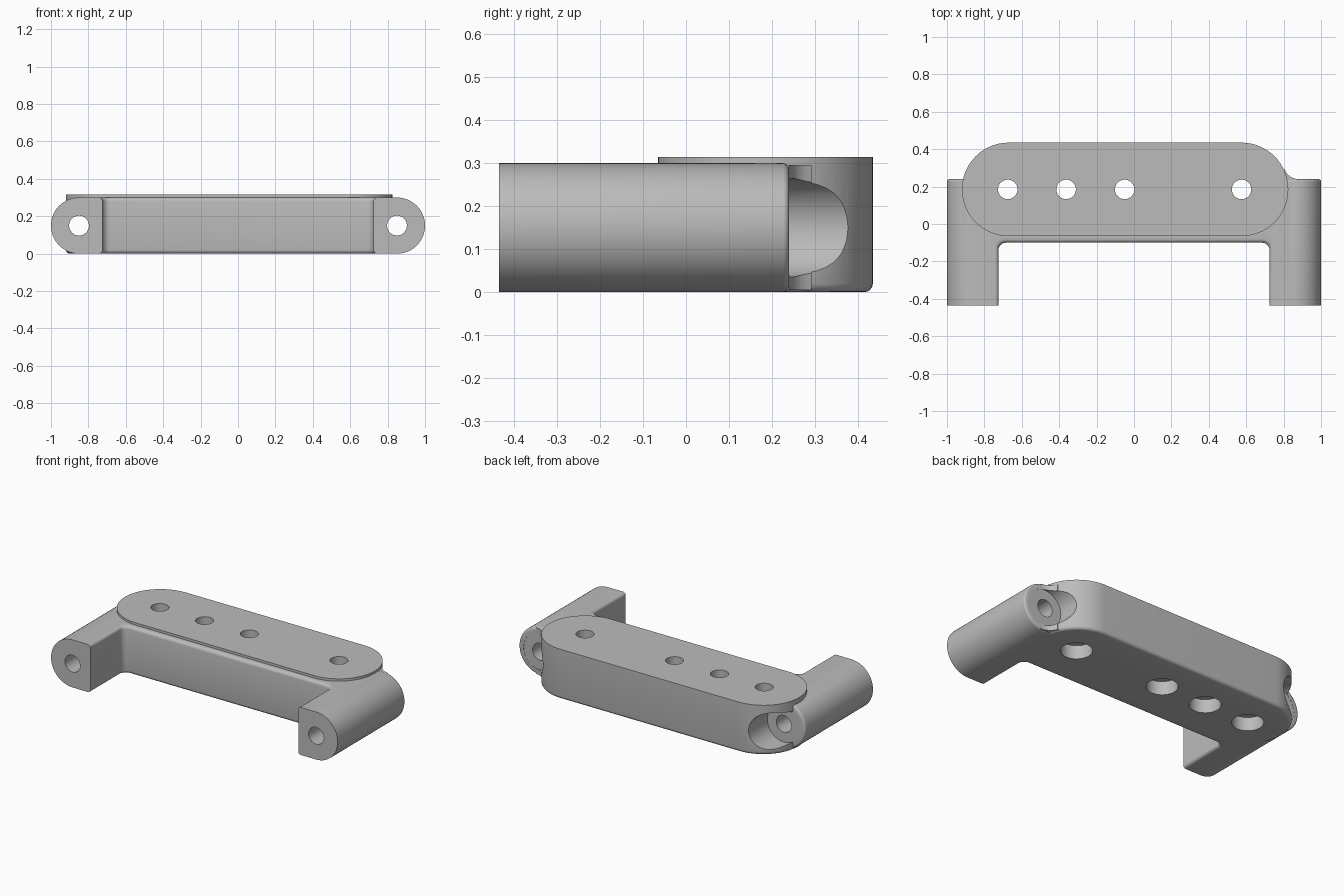
import bpy, bmesh
from math import sin, cos, pi, radians

if "Cube" in bpy.data.objects:
    bpy.data.objects.remove(bpy.data.objects["Cube"], do_unlink=True)

grey = bpy.data.materials.new("plain grey")
grey.use_nodes = True
grey.diffuse_color = (0.5, 0.5, 0.5, 1)
grey.node_tree.nodes["Principled BSDF"].inputs["Base Color"].default_value = (0.5, 0.5, 0.5, 1)


def arc(cx, cy, r, start, end, n=12):
    """Points along an arc, angles in degrees."""
    angles = [radians(start + (end - start) * i / n) for i in range(n + 1)]
    return [(cx + r * cos(a), cy + r * sin(a)) for a in angles]


def prism(name, outline, low, high, axis="z", round_ends=(), radius=0.02):
    """Extrude an outline along z or y, rounding the rims of the chosen ends."""
    place = (lambda u, v, w: (u, v, w)) if axis == "z" else (lambda u, v, w: (u, w, v))
    bm = bmesh.new()
    rings = [[bm.verts.new(place(u, v, w)) for u, v in outline] for w in (low, high)]
    caps = [bm.faces.new(ring) for ring in rings]
    n = len(outline)
    for i in range(n):
        j = (i + 1) % n
        bm.faces.new((rings[0][i], rings[0][j], rings[1][j], rings[1][i]))
    bmesh.ops.recalc_face_normals(bm, faces=bm.faces[:])
    rim = [e for end in round_ends for e in caps[end].edges]
    if rim:
        bmesh.ops.bevel(bm, geom=rim, offset=radius, segments=4, profile=0.5,
                        affect="EDGES", clamp_overlap=True)
    mesh = bpy.data.meshes.new(name)
    bm.to_mesh(mesh)
    bm.free()
    mesh.materials.append(grey)
    obj = bpy.data.objects.new(name, mesh)
    bpy.context.scene.collection.objects.link(obj)
    return obj


def rod(name, u, v, r, low, high, axis="z"):
    return prism(name, arc(u, v, r, 0, 352.5, 47), low, high, axis)


def combine(target, tool, operation):
    """Apply a boolean and discard the tool."""
    tool.hide_render = True
    mod = target.modifiers.new("combine", "BOOLEAN")
    mod.operation, mod.solver, mod.object = operation, "EXACT", tool
    bpy.context.view_layer.update()
    graph = bpy.context.evaluated_depsgraph_get()
    mesh = bpy.data.meshes.new_from_object(target.evaluated_get(graph))
    target.modifiers.clear()
    target.data = mesh
    bpy.data.objects.remove(tool, do_unlink=True)


# Long rounded block
mid = 0.185
stadium = arc(0.575, mid, 0.25, -90, 90, 32) + arc(-0.67, mid, 0.25, 90, 270, 32)
bracket = prism("mounting_bracket", stadium, 0, 0.315, round_ends=(0,))

# Crossbar with rounded inside corners
inner = arc(0.685, -0.14, 0.04, 0, 90, 8)
half = [(0.85, 0.2), (0.85, -0.2), (0.725, -0.2)] + inner
bar = half + [(-x, y) for x, y in reversed(half)]
combine(bracket, prism("crossbar", bar, 0, 0.3, round_ends=(0, 1)), "UNION")

# Side arms: round outside, flat inside
for side in (1, -1):
    section = (arc(0.85, 0.15, 0.15, -90, 90, 32)
               + arc(0.743, 0.282, 0.018, 90, 180, 4)
               + arc(0.743, 0.018, 0.018, 180, 270, 4))
    section = [(side * x, z) for x, z in section]
    arm = prism("side_arm", section, -0.435, 0.24, "y", round_ends=(1,), radius=0.014)
    combine(bracket, arm, "UNION")

# Fillet web between the left arm and the block end
web = [(0.7, 0.2), (0.88, 0.2)] + arc(0.88, 0.32, 0.08, 270, 200, 6) + [(0.7, 0.29)]
combine(bracket, prism("fillet_web", web, 0.005, 0.296), "UNION")

# Screw holes and head pockets along the arms
for side in (1, -1):
    x = side * 0.85
    combine(bracket, rod("pocket", x, 0.15, 0.115, 0.239, 0.6, "y"), "DIFFERENCE")
    combine(bracket, rod("arm_hole", x, 0.15, 0.053, -0.6, 0.4, "y"), "DIFFERENCE")

# Vertical holes, widened from below
for x in (-0.675, -0.363, -0.05, 0.575):
    combine(bracket, rod("bolt_hole", x, mid, 0.052, -0.1, 0.5), "DIFFERENCE")
    combine(bracket, rod("counterbore", x, mid, 0.09, -0.1, 0.085), "DIFFERENCE")

# Smooth curved faces, crisp edges
bpy.ops.object.select_all(action="DESELECT")
bracket.select_set(True)
bpy.context.view_layer.objects.active = bracket
bpy.ops.object.shade_smooth_by_angle(angle=radians(30))
